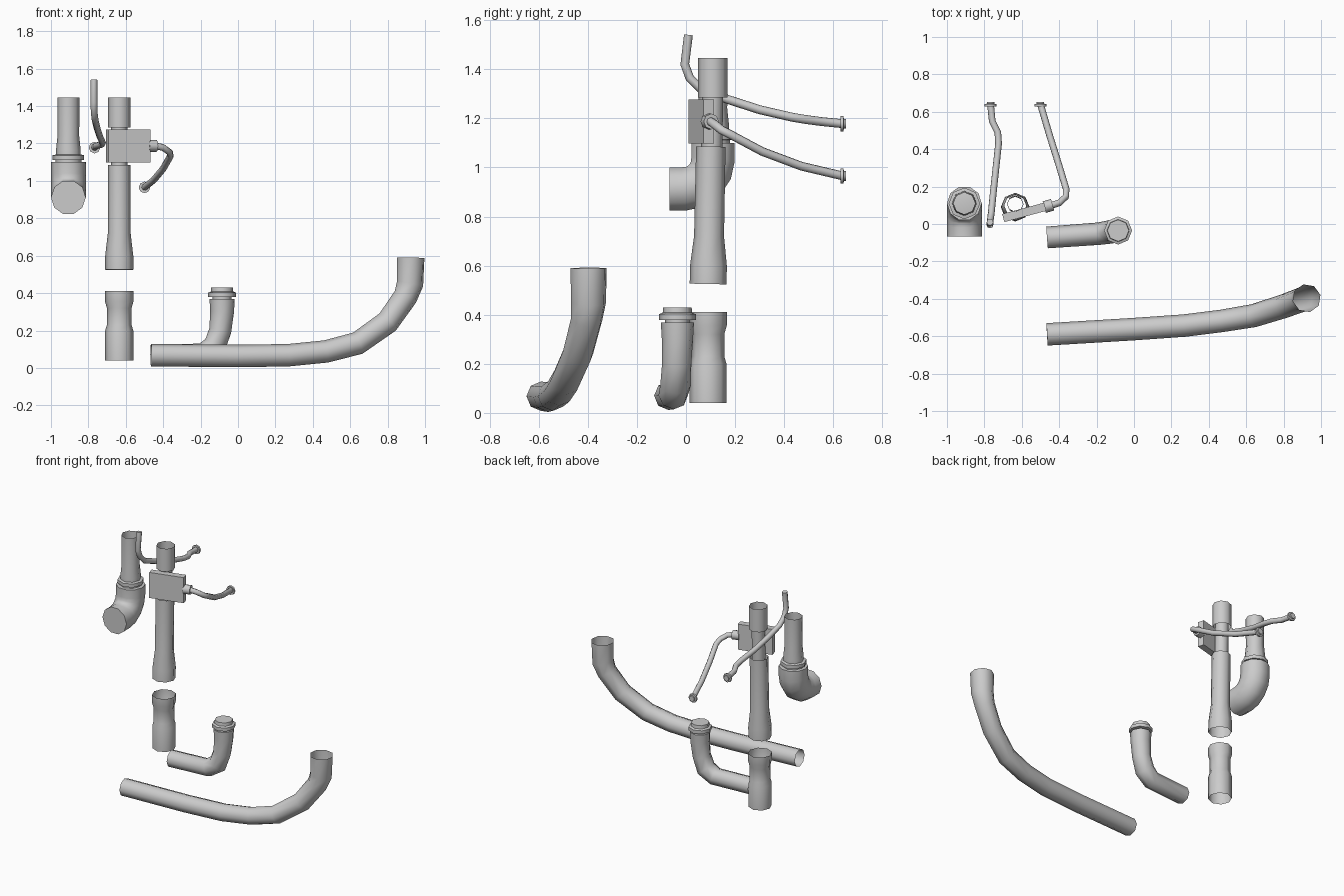
import bpy, bmesh, math
from mathutils import Vector, Matrix, Quaternion

if "Cube" in bpy.data.objects:
    bpy.data.objects.remove(bpy.data.objects["Cube"])


def finish(bm, name):
    """Turn a bmesh into a named object, smooth with hard corners kept."""
    bmesh.ops.recalc_face_normals(bm, faces=bm.faces)
    me = bpy.data.meshes.new(name)
    bm.to_mesh(me)
    bm.free()
    ob = bpy.data.objects.new(name, me)
    bpy.context.collection.objects.link(ob)
    bpy.ops.object.select_all(action='DESELECT')
    ob.select_set(True)
    bpy.context.view_layer.objects.active = ob
    bpy.ops.object.shade_smooth_by_angle(angle=math.radians(50))
    return ob


def sweep(name, path, sides=8, cap_start=False, cap_end=False):
    """Sweep a polygon ring along points (x, y, z, radius)."""
    pts = [Vector(p[:3]) for p in path]
    dirs = [(b - a).normalized() for a, b in zip(pts, pts[1:])]
    tans = [dirs[0]] + [(a + b).normalized() for a, b in zip(dirs, dirs[1:])] + [dirs[-1]]
    t0 = tans[0]
    ref = Vector((1, 0, 0)) if abs(t0.x) < 0.7 else Vector((0, 0, 1))
    u = (ref - t0 * ref.dot(t0)).normalized()
    bm = bmesh.new()
    rings = []
    for i, (p, t) in enumerate(zip(pts, tans)):
        if i:
            u = tans[i - 1].rotation_difference(t) @ u
        v = t.cross(u)
        r = path[i][3]
        rings.append([bm.verts.new(p + r * (math.cos(a) * u + math.sin(a) * v))
                      for a in (2 * math.pi * k / sides for k in range(sides))])
    for a, b in zip(rings, rings[1:]):
        for k in range(sides):
            n = (k + 1) % sides
            bm.faces.new((a[k], a[n], b[n], b[k]))
    if cap_start:
        bm.faces.new(rings[0])
    if cap_end:
        bm.faces.new(rings[-1])
    return finish(bm, name)


def post(name, x, profile, y, lean=0.0, **kw):
    """Upright tube from (z, radius) pairs, optionally leaning in y."""
    z0 = profile[0][0]
    return sweep(name, [(x, y + lean * (z - z0), z, r) for z, r in profile], **kw)


# Long curved exhaust pipe with flared outlet
sweep("long_pipe", [
    (-0.465, -0.59, 0.068, 0.06), (0.0, -0.562, 0.064, 0.06), (0.27, -0.543, 0.068, 0.06),
    (0.47, -0.518, 0.088, 0.06), (0.64, -0.49, 0.132, 0.062), (0.80, -0.44, 0.245, 0.064),
    (0.895, -0.405, 0.38, 0.066), (0.92, -0.397, 0.45, 0.073), (0.923, -0.397, 0.59, 0.076)])

# Short elbow pipe with collar
sweep("short_elbow", [
    (-0.465, -0.072, 0.07, 0.058), (-0.19, -0.052, 0.072, 0.06), (-0.125, -0.042, 0.115, 0.063),
    (-0.095, -0.038, 0.2, 0.06), (-0.085, -0.035, 0.3, 0.064), (-0.085, -0.035, 0.368, 0.068)],
    cap_end=True)
post("short_elbow_collar", -0.085, [(0.36, 0.05), (0.378, 0.05), (0.379, 0.075), (0.402, 0.075),
     (0.408, 0.06), (0.43, 0.058)], -0.035, cap_end=True)

# Upright tube stack
TX = -0.635
post("lower_sleeve", TX, [(0.04, 0.075), (0.2, 0.075), (0.23, 0.066), (0.32, 0.066),
     (0.355, 0.076), (0.41, 0.077)], 0.09)
post("main_tube", TX, [(0.525, 0.075), (0.6, 0.075), (0.72, 0.061), (1.085, 0.06)],
     0.09, 0.02)
post("inner_tube", TX, [(1.0, 0.043), (1.32, 0.043)], 0.103, 0.02)
post("top_sleeve", TX, [(1.285, 0.06), (1.445, 0.06)], 0.109)

# Angled control box on the tube
bm = bmesh.new()
bmesh.ops.create_cube(bm, size=1, matrix=Matrix.Translation((-0.587, 0.062, 1.187))
                      @ Matrix.Rotation(math.radians(15), 4, 'Z')
                      @ Matrix.Diagonal((0.232, 0.045, 0.178, 1)))
finish(bm, "control_box")
sweep("box_fitting", [(-0.48, 0.09, 1.187, 0.032), (-0.435, 0.103, 1.187, 0.032)],
      cap_start=True, cap_end=True)

# Thin lines ending in flanges
LR = 0.018
lines = {
    "box_line": [(-0.44, 0.1, 1.187), (-0.40, 0.113, 1.178), (-0.365, 0.145, 1.152),
                 (-0.362, 0.185, 1.132), (-0.40, 0.31, 1.065), (-0.45, 0.47, 1.005),
                 (-0.5, 0.64, 0.965)],
    "vent_line": [(-0.77, 0.01, 1.54), (-0.77, -0.005, 1.42), (-0.769, 0.015, 1.365),
                  (-0.763, 0.06, 1.32), (-0.752, 0.17, 1.277), (-0.738, 0.3, 1.235),
                  (-0.724, 0.43, 1.205), (-0.728, 0.49, 1.195), (-0.758, 0.55, 1.187),
                  (-0.767, 0.64, 1.178)]}
for name, pts in lines.items():
    sweep(name, [(*p, LR) for p in pts], cap_start=True, cap_end=True)
    x, y, z = pts[-1]
    sweep(name + "_flange", [(x, 0.629, z, 0.031), (x, 0.642, z, 0.031), (x, 0.643, z, 0.02),
          (x, 0.652, z, 0.02)], cap_start=True, cap_end=True)

# Large elbow with stepped collar and riser
EX, EY, EZ, ER = -0.907, 0.11, 0.912, 0.093
bend = 0.12
arc = [(EX, EY - bend * (1 - math.cos(a)), EZ + bend * (1 - math.sin(a)), ER)
       for a in (math.pi / 2 * k / 4 for k in range(5))]
sweep("large_elbow", [(EX, -0.068, EZ, ER)] + arc[::-1] + [(EX, EY, 1.1, ER)],
      sides=10, cap_start=True, cap_end=True)
post("large_elbow_collar", EX, [(1.09, 0.07), (1.112, 0.07), (1.113, 0.084), (1.137, 0.084),
     (1.142, 0.062)], EY, cap_end=True)
post("riser", EX, [(1.13, 0.066), (1.165, 0.066), (1.24, 0.058), (1.445, 0.059)], EY)
